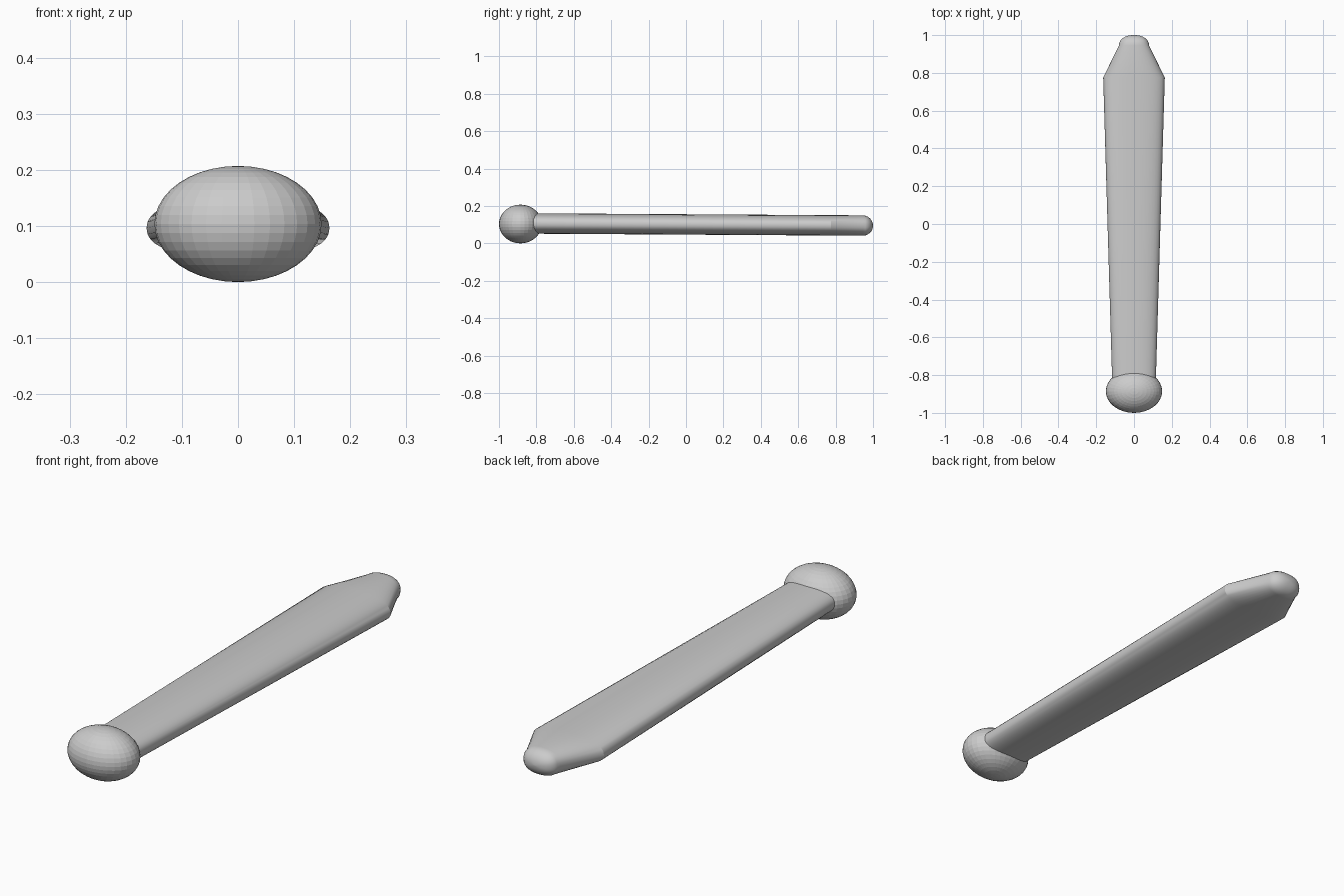
import bpy, bmesh
from math import sin, cos, pi, radians, copysign

if "Cube" in bpy.data.objects:
    bpy.data.objects.remove(bpy.data.objects["Cube"])

SIDES = 40
THICK = 0.0545


def mid_z(y):
    # the blade dips slightly towards its tip
    return 0.106 - 0.0062 * (y + 0.78)


def spow(v, e):
    return copysign(abs(v) ** e, v)


def section(bm, y, half_w, half_t):
    # flattened oval cross-section
    ring = []
    for i in range(SIDES):
        a = 2 * pi * i / SIDES
        ring.append(bm.verts.new((half_w * spow(cos(a), 2 / 2.35), y,
                                  mid_z(y) + half_t * spow(sin(a), 2 / 2.35))))
    return ring


def finish(bm, name):
    bmesh.ops.recalc_face_normals(bm, faces=bm.faces)
    mesh = bpy.data.meshes.new(name)
    bm.to_mesh(mesh)
    bm.free()
    ob = bpy.data.objects.new(name, mesh)
    bpy.context.collection.objects.link(ob)
    return ob


# blade: widening oval bar, tapered end, rounded tip
stations = [(-0.90, 0.114, THICK), (-0.78, 0.117, THICK),
            (0.775, 0.163, THICK), (0.945, 0.080, THICK)]
for k in range(1, 7):
    a = radians(14.5 * k)
    stations.append((0.945 + 0.055 * sin(a), 0.080 * cos(a) ** 0.85, THICK * cos(a)))

bm = bmesh.new()
rings = [section(bm, *s) for s in stations]
for r0, r1 in zip(rings, rings[1:]):
    for i in range(SIDES):
        j = (i + 1) % SIDES
        bm.faces.new((r0[i], r0[j], r1[j], r1[i]))
bm.faces.new(rings[0])
tip = bm.verts.new((0, 1.0, mid_z(1.0)))
for i in range(SIDES):
    bm.faces.new((rings[-1][i], rings[-1][(i + 1) % SIDES], tip))
blade = finish(bm, "blade")
bpy.context.view_layer.objects.active = blade
blade.select_set(True)
bpy.ops.object.shade_smooth_by_angle(angle=radians(20))

# pommel: faceted ellipsoid at the front end
bpy.ops.mesh.primitive_uv_sphere_add(segments=32, ring_count=20, radius=1,
                                     location=(0, -0.8855, 0.1035))
pommel = bpy.context.object
pommel.name = "pommel"
pommel.scale = (0.149, 0.1145, 0.1035)
